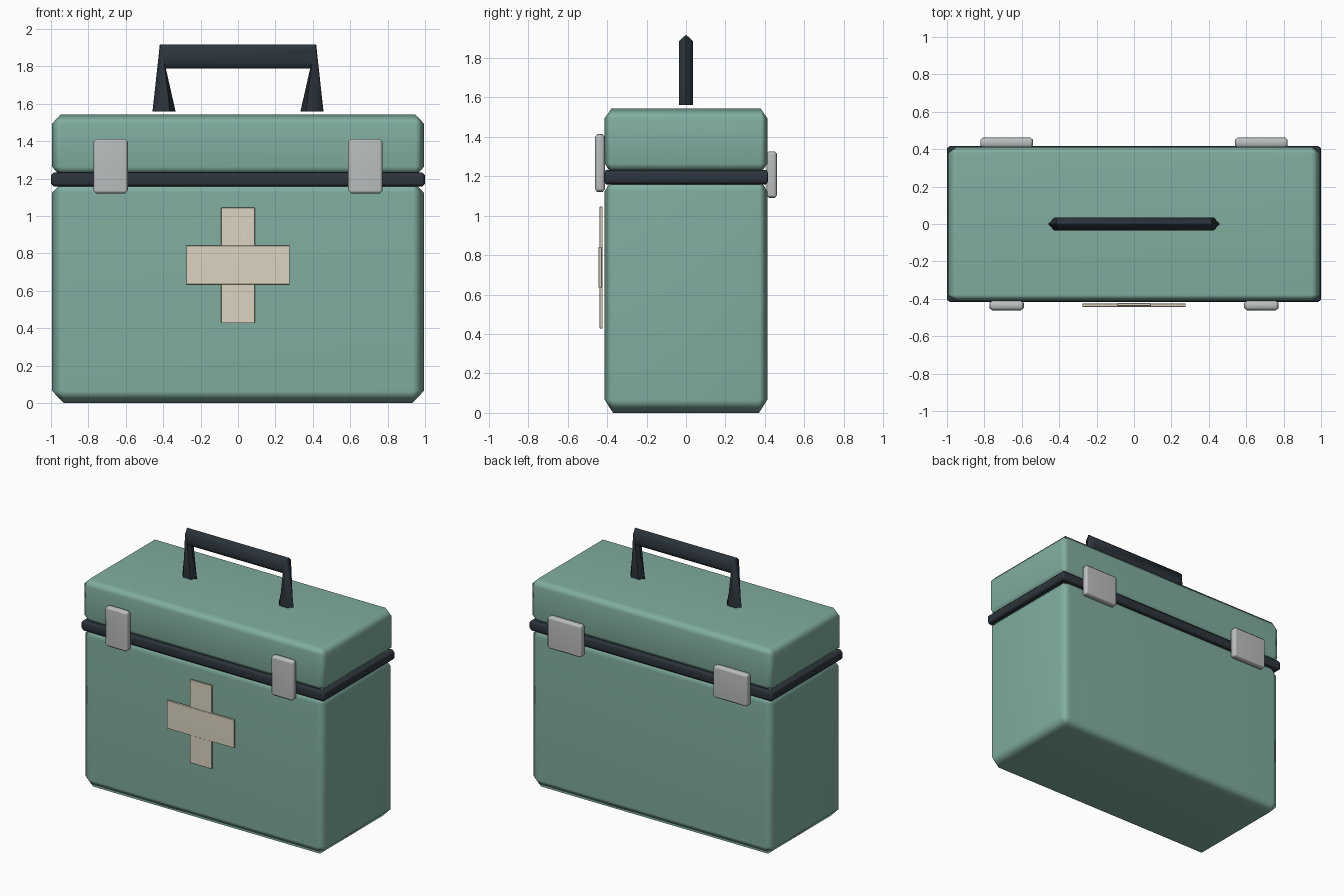
import bpy, bmesh, math
from mathutils import Vector

if "Cube" in bpy.data.objects:
    bpy.data.objects.remove(bpy.data.objects["Cube"])


def material(name, rgb):
    m = bpy.data.materials.new(name)
    m.diffuse_color = (*rgb, 1)
    m.use_nodes = True
    m.node_tree.nodes["Principled BSDF"].inputs["Base Color"].default_value = m.diffuse_color
    return m


GREEN = material("green_shell", (0.22, 0.42, 0.35))
DARK = material("dark_rubber", (0.025, 0.035, 0.045))
METAL = material("metal", (0.5, 0.52, 0.52))
CREAM = material("cream", (0.72, 0.66, 0.54))


def finish(name, bm, mat, angle):
    bmesh.ops.recalc_face_normals(bm, faces=bm.faces)
    mesh = bpy.data.meshes.new(name)
    bm.to_mesh(mesh)
    bm.free()
    ob = bpy.data.objects.new(name, mesh)
    bpy.context.collection.objects.link(ob)
    mesh.materials.append(mat)
    bpy.ops.object.select_all(action='DESELECT')
    ob.select_set(True)
    bpy.context.view_layer.objects.active = ob
    bpy.ops.object.shade_smooth_by_angle(angle=math.radians(angle))
    return ob


def box(name, lo, hi, chamfer, mat):
    """Chamfered box; chamfer is a width per axis."""
    lo, hi, c = Vector(lo), Vector(hi), Vector(chamfer)
    size, mid = hi - lo, (hi + lo) / 2
    bm = bmesh.new()
    bmesh.ops.create_cube(bm, size=1)
    bmesh.ops.scale(bm, verts=bm.verts, vec=[s / k for s, k in zip(size, c)])
    bmesh.ops.bevel(bm, geom=bm.edges[:], offset=1, segments=1, affect='EDGES')
    bmesh.ops.scale(bm, verts=bm.verts, vec=c)
    bmesh.ops.translate(bm, verts=bm.verts, vec=mid)
    ob = finish(name, bm, mat, 75)
    wn = ob.modifiers.new("weighted_normals", 'WEIGHTED_NORMAL')
    wn.keep_sharp = True
    return ob


# Case shell and seal
box("case_body", (-0.995, -0.412, 0), (0.995, 0.412, 1.19), (0.063, 0.042, 0.066), GREEN)
box("case_lid", (-0.995, -0.412, 1.215), (0.995, 0.412, 1.542), (0.047, 0.033, 0.048), GREEN)
box("seal_band", (-1, -0.416, 1.158), (1, 0.416, 1.232), (0.015, 0.01, 0.015), DARK)

# Front latches and rear hinges
for side, s in (("left", -1), ("right", 1)):
    x = 0.681 * s
    box(f"latch_{side}", (x - 0.092, -0.462, 1.12), (x + 0.092, -0.41, 1.413), (0.016, 0.012, 0.016), METAL)
    box(f"hinge_{side}", (x - 0.141, 0.408, 1.09), (x + 0.141, 0.462, 1.326), (0.014, 0.012, 0.014), METAL)

# Cross emblem plates
box("cross_upright", (-0.09, -0.438, 0.428), (0.09, -0.423, 1.045), (0.002, 0.002, 0.002), CREAM)
box("cross_bar", (-0.276, -0.443, 0.635), (0.276, -0.426, 0.842), (0.002, 0.002, 0.002), CREAM)

# Carry handle: flattened hexagon swept through outer/inner pairs
stations = [((-0.457, 1.56), (-0.334, 1.56)), ((-0.418, 1.917), (-0.386, 1.79)),
            ((0.418, 1.917), (0.386, 1.79)), ((0.457, 1.56), (0.334, 1.56))]
bm = bmesh.new()
rings = []
for (ox, oz), (ix, iz) in stations:
    outer, inner = Vector((ox, 0, oz)), Vector((ix, 0, iz))
    mid, arm = (outer + inner) / 2, (outer - inner) / 2
    rings.append([bm.verts.new(mid + arm * math.cos(k * math.pi / 3)
                               + Vector((0, 0.041 * math.sin(k * math.pi / 3), 0)))
                  for k in range(6)])
for a, b in zip(rings, rings[1:]):
    for k in range(6):
        bm.faces.new((a[k], a[(k + 1) % 6], b[(k + 1) % 6], b[k]))
bm.faces.new(rings[0])
bm.faces.new(rings[-1])
finish("carry_handle", bm, DARK, 60)
